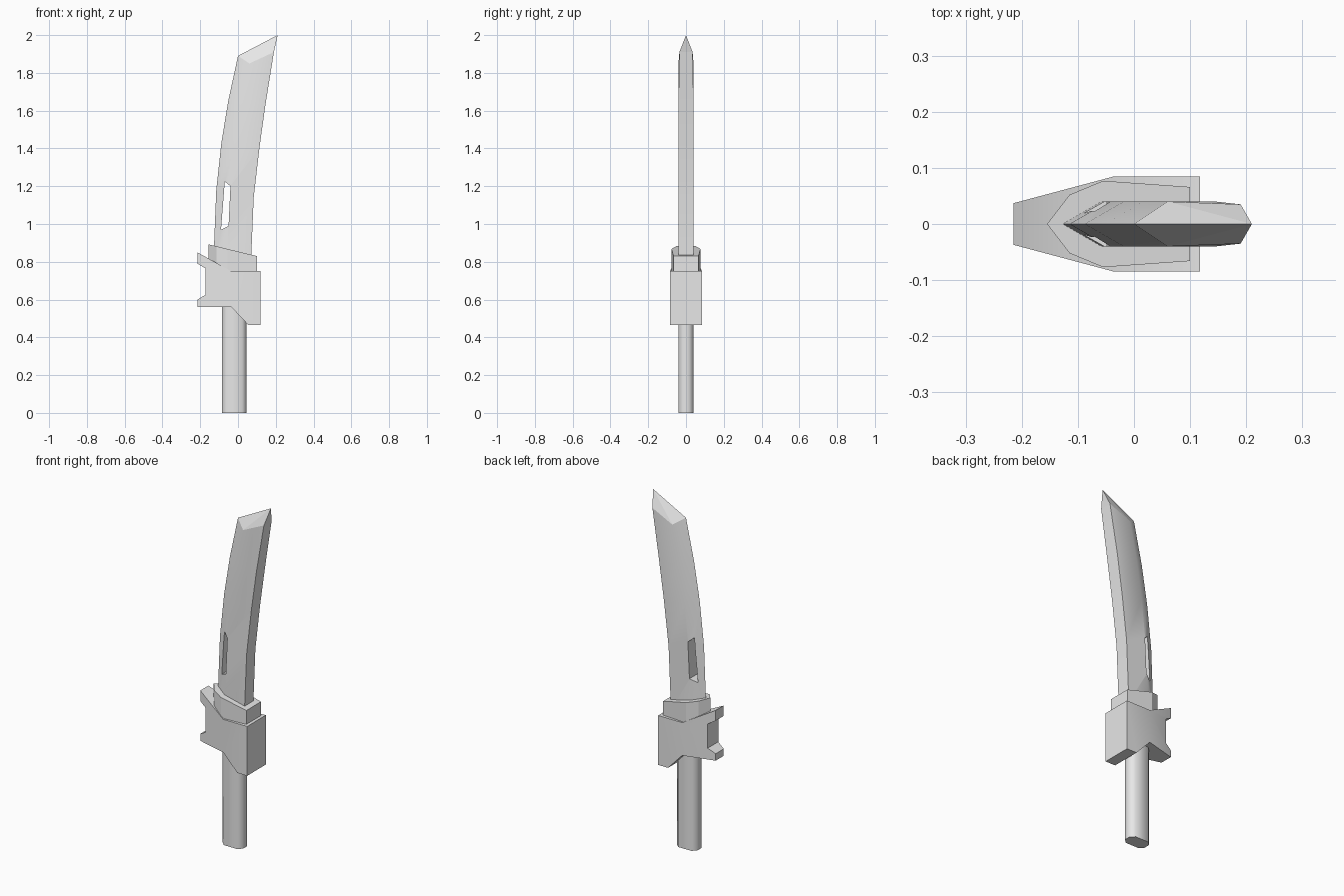
import bpy, bmesh, math
from mathutils import Vector

if "Cube" in bpy.data.objects:
    bpy.data.objects.remove(bpy.data.objects["Cube"], do_unlink=True)

GREY = (0.8, 0.8, 0.8, 1)
metal = bpy.data.materials.new("plain_grey")
metal.use_nodes = True
metal.diffuse_color = GREY
metal.node_tree.nodes["Principled BSDF"].inputs["Base Color"].default_value = GREY


def finish(name, bm):
    bmesh.ops.recalc_face_normals(bm, faces=bm.faces)
    mesh = bpy.data.meshes.new(name)
    bm.to_mesh(mesh)
    bm.free()
    mesh.materials.append(metal)
    obj = bpy.data.objects.new(name, mesh)
    bpy.context.collection.objects.link(obj)
    return obj


def smooth(obj, degrees=35):
    bpy.ops.object.select_all(action="DESELECT")
    obj.select_set(True)
    bpy.context.view_layer.objects.active = obj
    bpy.ops.object.shade_smooth_by_angle(angle=math.radians(degrees))


def prism(outline, half):
    """Front outline in x and z, extruded to both sides of y = 0."""
    bm = bmesh.new()
    face = bm.faces.new([bm.verts.new((x, -half, z)) for x, z in outline])
    new = bmesh.ops.extrude_face_region(bm, geom=[face])["geom"]
    verts = [v for v in new if isinstance(v, bmesh.types.BMVert)]
    bmesh.ops.translate(bm, verts=verts, vec=(0, 2 * half, 0))
    bmesh.ops.recalc_face_normals(bm, faces=bm.faces)
    return bm


def trim(bm, plan):
    """Cut both sides along a plan line of (x, y) points, running to +x."""
    for a, b in zip(plan, plan[1:]):
        for side in (1, -1):
            dx, dy = b[0] - a[0], b[1] - a[1]
            bmesh.ops.bisect_plane(
                bm, geom=bm.verts[:] + bm.edges[:] + bm.faces[:], dist=1e-5,
                plane_co=(a[0], side * a[1], 0),
                plane_no=Vector((-dy, side * dx, 0)).normalized(), clear_outer=True)
            open_edges = [e for e in bm.edges if e.is_boundary]
            bmesh.ops.holes_fill(bm, edges=open_edges, sides=0)


# Handle: chamfered bar
bm = bmesh.new()
section = [(0.065, 0.018), (0.042, 0.04), (-0.042, 0.04), (-0.065, 0.018)]
section += [(-x, -y) for x, y in section]
base = bm.faces.new([bm.verts.new((x - 0.02, y, 0)) for x, y in section])
top = bmesh.ops.extrude_face_region(bm, geom=[base])["geom"]
bmesh.ops.translate(bm, vec=(0, 0, 0.6),
                    verts=[v for v in top if isinstance(v, bmesh.types.BMVert)])
smooth(finish("handle", bm), 50)

# Guard: notched block narrowing towards the two prongs
bm = prism([(-0.215, 0.85), (-0.035, 0.75), (0.118, 0.75), (0.118, 0.465),
            (0.055, 0.465), (-0.035, 0.56), (-0.215, 0.56), (-0.215, 0.6),
            (-0.172, 0.625), (-0.172, 0.765), (-0.215, 0.79)], 0.085)
trim(bm, [(-0.215, 0.037), (-0.035, 0.085)])
smooth(finish("guard", bm))

# Collar: sloping block with a pointed end
bm = prism([(-0.155, 0.892), (0.1, 0.83), (0.1, 0.7), (-0.155, 0.7)], 0.1)
trim(bm, [(-0.155, 0), (-0.115, 0.052), (-0.055, 0.077), (0.1, 0.066)])
smooth(finish("collar", bm), 25)

# Blade: curved, bevelled on one edge, with a sharpened slanting tip
edge = [(-0.131, 0.78), (-0.115, 1.18), (-0.088, 1.43), (-0.052, 1.65), (0, 1.89)]
back = [(0.068, 0.78), (0.083, 1.14), (0.113, 1.4), (0.145, 1.63), (0.19, 1.91)]
bm = bmesh.new()
rings = []
for i, (e, b) in enumerate(zip(edge, back)):
    last = i == len(edge) - 1
    r = (0.06, 1.85) if last else Vector(e).lerp(Vector(b), 0.35)
    t = 0.035 if last else 0.04
    points = [(e, 0), (r, -0.04), (b, -t), (b, t), (r, 0.04)]
    rings.append([bm.verts.new((p[0], y, p[1])) for p, y in points])
for low, high in zip(rings, rings[1:]):
    for j in range(5):
        k = (j + 1) % 5
        bm.faces.new((low[j], low[k], high[k], high[j]))
bm.faces.new(rings[0])
tip = bm.verts.new((0.21, 0, 2))
e, r1, b1, b2, r2 = rings[-1]
for loop in ((e, r1, tip), (r1, b1, tip), (b1, b2, tip), (b2, r2, tip), (r2, e, tip)):
    bm.faces.new(loop)
blade = finish("blade", bm)

# Slot through the blade
cutter = finish("slot_cutter", prism(
    [(-0.07, 1.225), (-0.04, 1.2), (-0.05, 0.99), (-0.09, 0.97)], 0.1))
cutter.hide_render = True
cut = blade.modifiers.new("slot", "BOOLEAN")
cut.operation = "DIFFERENCE"
cut.solver = "EXACT"
cut.object = cutter
bpy.context.view_layer.objects.active = blade
bpy.ops.object.modifier_apply(modifier=cut.name)
bpy.data.objects.remove(cutter, do_unlink=True)
smooth(blade)
for face in blade.data.polygons:
    if face.center.z > 1.88:
        face.use_smooth = False
